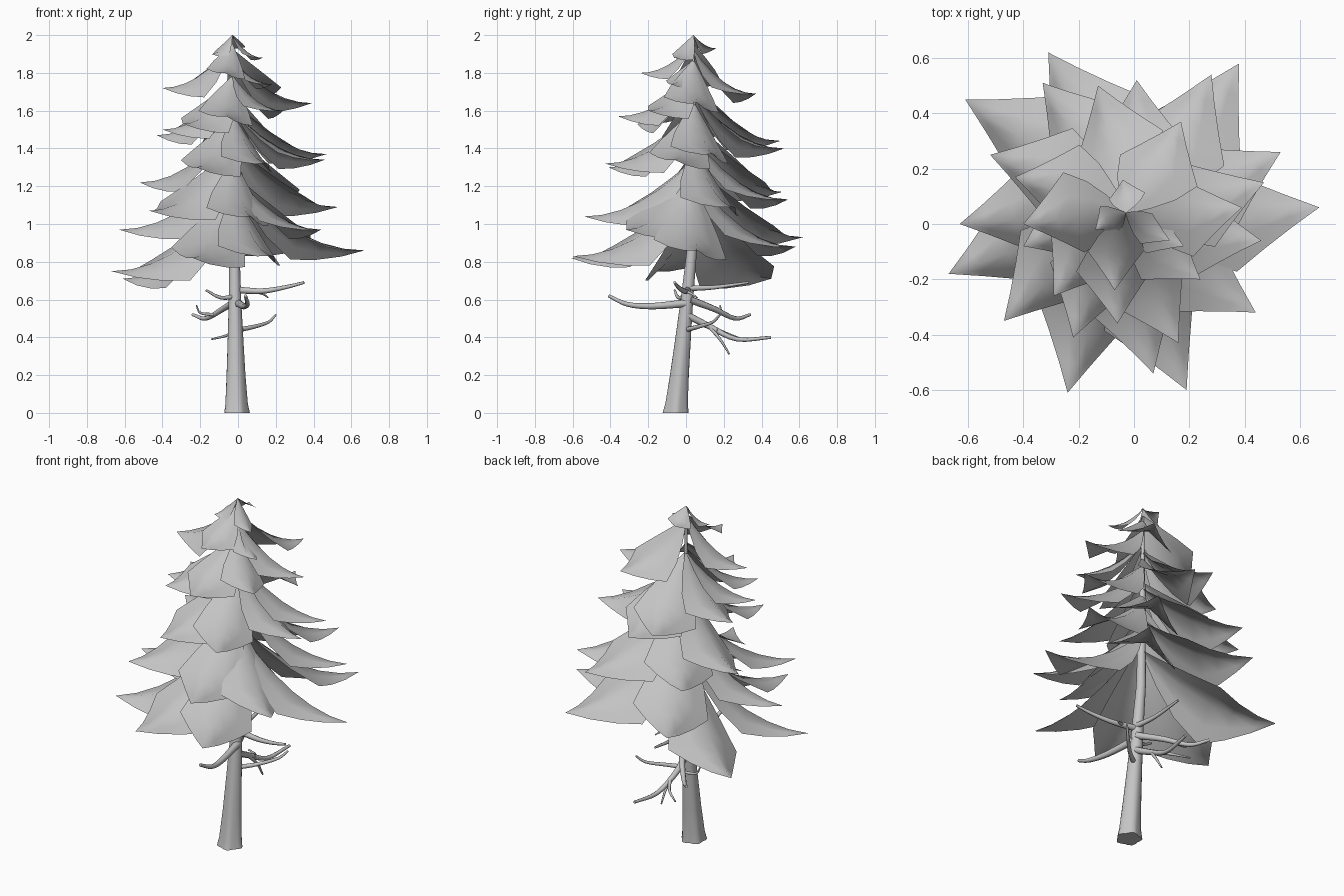
import bpy, bmesh, math
from mathutils import Vector

cube = bpy.data.objects.get("Cube")
if cube:
    bpy.data.objects.remove(cube, do_unlink=True)

grey = bpy.data.materials.new("plain_grey")
grey.use_nodes = True
colour = (0.55, 0.55, 0.55, 1)
grey.diffuse_color = colour
grey.node_tree.nodes["Principled BSDF"].inputs["Base Color"].default_value = colour


def finish(name, bm, angle):
    """Turn a bmesh into a shaded, coloured object."""
    mesh = bpy.data.meshes.new(name)
    bm.to_mesh(mesh)
    bm.free()
    mesh.materials.append(grey)
    obj = bpy.data.objects.new(name, mesh)
    bpy.context.collection.objects.link(obj)
    bpy.ops.object.select_all(action='DESELECT')
    obj.select_set(True)
    bpy.context.view_layer.objects.active = obj
    bpy.ops.object.shade_smooth_by_angle(angle=math.radians(angle))
    return obj


def trunk_axis(z):
    """Centre of the gently leaning trunk at a height."""
    lean = min(z / 0.95, 1)
    return Vector((-0.01 - 0.01 * z, -0.055 + 0.095 * lean, z))


def add_tube(bm, points, radii, sides, flare=None):
    """Sweep a tapering ring along points and close both ends."""
    rings = []
    for i, (p, r) in enumerate(zip(points, radii)):
        ahead = points[min(i + 1, len(points) - 1)]
        behind = points[max(i - 1, 0)]
        along = (ahead - behind).normalized()
        ref = Vector((0, 0, 1)) if abs(along.z) < 0.8 else Vector((0, 1, 0))
        u = along.cross(ref).normalized()
        v = along.cross(u)
        if flare:
            u, v = Vector((1, 0, 0)), Vector((0, 1, 0))
        ring = []
        for k in range(sides):
            a = math.tau * k / sides
            lobe = 1 + (flare[i] * math.cos(5 * a) if flare else 0)
            ring.append(bm.verts.new(p + (u * math.cos(a) + v * math.sin(a)) * r * lobe))
        rings.append(ring)
    for a, b in zip(rings, rings[1:]):
        for k in range(sides):
            n = (k + 1) % sides
            bm.faces.new((a[k], a[n], b[n], b[k]))
    bm.faces.new(rings[0][::-1])
    bm.faces.new(rings[-1])
    bmesh.ops.recalc_face_normals(bm, faces=bm.faces)


def smooth_path(points, steps=4):
    """Catmull-Rom path through the points."""
    pts = [Vector(p) for p in points]
    pts = [2 * pts[0] - pts[1]] + pts + [2 * pts[-1] - pts[-2]]
    path = []
    for a, b, c, d in zip(pts, pts[1:], pts[2:], pts[3:]):
        for s in range(steps):
            t = s / steps
            path.append(0.5 * (2 * b + (c - a) * t + (2 * a - 5 * b + 4 * c - d) * t ** 2
                               + (3 * b - a - 3 * c + d) * t ** 3))
    return path + [pts[-2]]


# Trunk with a lobed, flared foot
bm = bmesh.new()
heights = [0, 0.05, 0.2, 0.4, 0.6, 0.9, 1.4, 1.95]
radii = [0.066, 0.059, 0.05, 0.041, 0.033, 0.026, 0.018, 0.005]
lobes = [0.1, 0.06, 0.03, 0.02, 0, 0, 0, 0]
add_tube(bm, [trunk_axis(z) for z in heights], radii, 20, lobes)
finish("trunk", bm, 50)

# Bare lower branches and their twigs: path points and base thickness
branches = {
    "front_branch": ([(0, 0, 0.58), (0.03, -0.18, 0.565), (0.05, -0.31, 0.575), (0.04, -0.41, 0.62)], 0.021),
    "low_back_branch": ([(0, 0, 0.52), (-0.02, 0.12, 0.46), (0, 0.27, 0.39), (0.02, 0.45, 0.4)], 0.02),
    "low_back_twig": ([(-0.02, 0.12, 0.46), (0, 0.18, 0.39), (0, 0.23, 0.31)], 0.011),
    "low_right_twig": ([(-0.01, 0.16, 0.44), (-0.06, 0.24, 0.41), (-0.14, 0.3, 0.39)], 0.011),
    "right_branch": ([(0, 0.02, 0.6), (-0.08, 0.15, 0.55), (-0.17, 0.26, 0.5), (-0.24, 0.34, 0.52)], 0.02),
    "right_twig": ([(-0.13, 0.2, 0.52), (-0.2, 0.19, 0.53), (-0.22, 0.18, 0.57)], 0.009),
    "left_branch": ([(0, 0, 0.44), (0.08, 0.06, 0.455), (0.16, 0.14, 0.48), (0.2, 0.18, 0.52)], 0.014),
    "high_left_branch": ([(0, 0.01, 0.65), (0.13, -0.01, 0.645), (0.25, -0.04, 0.665), (0.35, -0.06, 0.69)], 0.018),
    "high_left_twig": ([(0.08, 0, 0.645), (0.13, 0.03, 0.63), (0.16, 0.06, 0.61)], 0.009),
    "high_back_branch": ([(0, 0.01, 0.66), (-0.02, 0.15, 0.665), (-0.03, 0.33, 0.69)], 0.016),
    "high_right_branch": ([(0, 0.01, 0.62), (-0.09, -0.04, 0.61), (-0.17, -0.06, 0.65)], 0.014),
}
for name, (points, thick) in branches.items():
    bm = bmesh.new()
    path = smooth_path(points)
    taper = [thick * (1 - 0.6 * i / (len(path) - 1)) for i in range(len(path))]
    add_tube(bm, path, taper, 8)
    finish(name, bm, 60)


def add_bough(name, tip, top=None):
    """Kite-shaped sheet, ridged in the middle and rolled to one side."""
    tip = Vector(tip)
    reach = math.hypot(tip.x, tip.y)
    root = trunk_axis(min(1.97, tip.z + 0.5 * reach + 0.03) if top is None else top)
    out = tip - root
    rise = -out.z
    out.z = 0
    side = Vector((-out.y, out.x, 0)).normalized()
    half = min(0.08 + 0.17 * reach, 0.4 * reach)
    stations = [(0, 0.04), (0.14, 0.42), (0.3, 0.76), (0.5, 1), (0.67, 0.64), (0.84, 0.3)]
    bm = bmesh.new()
    rows = []
    for t, width in stations:
        row = []
        for k in (-1, -0.5, 0, 0.5, 1):
            w = k * width * half * (1 - 0.15 * k)
            p = root + out * (t - 0.06 * k * width) + side * w
            p.z = tip.z + rise * (1 - t) ** 2 - 0.5 * abs(w) - 0.35 * w
            row.append(bm.verts.new(p))
        rows.append(row)
    for a, b in zip(rows, rows[1:]):
        for k in range(4):
            bm.faces.new((a[k], b[k], b[k + 1], a[k + 1]))
    end = bm.verts.new(tip)
    for k in range(4):
        bm.faces.new((rows[-1][k], end, rows[-1][k + 1]))
    bmesh.ops.recalc_face_normals(bm, faces=bm.faces)
    if sum(f.normal.z for f in bm.faces) < 0:
        bmesh.ops.reverse_faces(bm, faces=bm.faces)
    finish(name, bm, 70)


# Bough tips, tier by tier from the bottom
tiers = {
    "bottom_bough": [(-0.61, 0.45, 0.71), (-0.67, -0.18, 0.75), (-0.24, -0.61, 0.82),
                     (0.19, -0.6, 0.83), (0.67, 0.06, 0.86), (0.38, 0.58, 0.88), (-0.31, 0.62, 0.93)],
    "low_bough": [(-0.63, 0, 0.97), (0.07, -0.54, 1.04), (0.44, -0.32, 0.97), (0.53, 0.26, 1.09),
                  (0.28, 0.54, 1.13), (-0.33, 0.51, 1.17), (-0.47, -0.35, 1.07)],
    "middle_bough": [(-0.52, 0.25, 1.22), (-0.22, -0.41, 1.3), (0.16, -0.43, 1.32),
                     (0.46, -0.06, 1.34), (0.47, 0.15, 1.37), (0.01, 0.52, 1.4), (-0.13, 0.5, 1.44)],
    "high_bough": [(-0.43, 0.17, 1.47), (-0.4, -0.08, 1.5), (-0.29, -0.26, 1.53),
                   (-0.06, -0.36, 1.57), (0.24, -0.2, 1.6), (0.39, 0.06, 1.64)],
    "upper_bough": [(0.17, 0.37, 1.69), (-0.4, 0, 1.72), (0.18, -0.08, 1.74), (-0.07, -0.24, 1.8)],
}
for tier, tips in tiers.items():
    for i, tip in enumerate(tips):
        add_bough(f"{tier}_{i + 1}", tip)

# Small leaves around the crown
for i, tip in enumerate([(0.13, -0.06, 1.88), (-0.14, -0.02, 1.9), (-0.04, 0.16, 1.93)]):
    add_bough(f"crown_leaf_{i + 1}", tip, 2)
